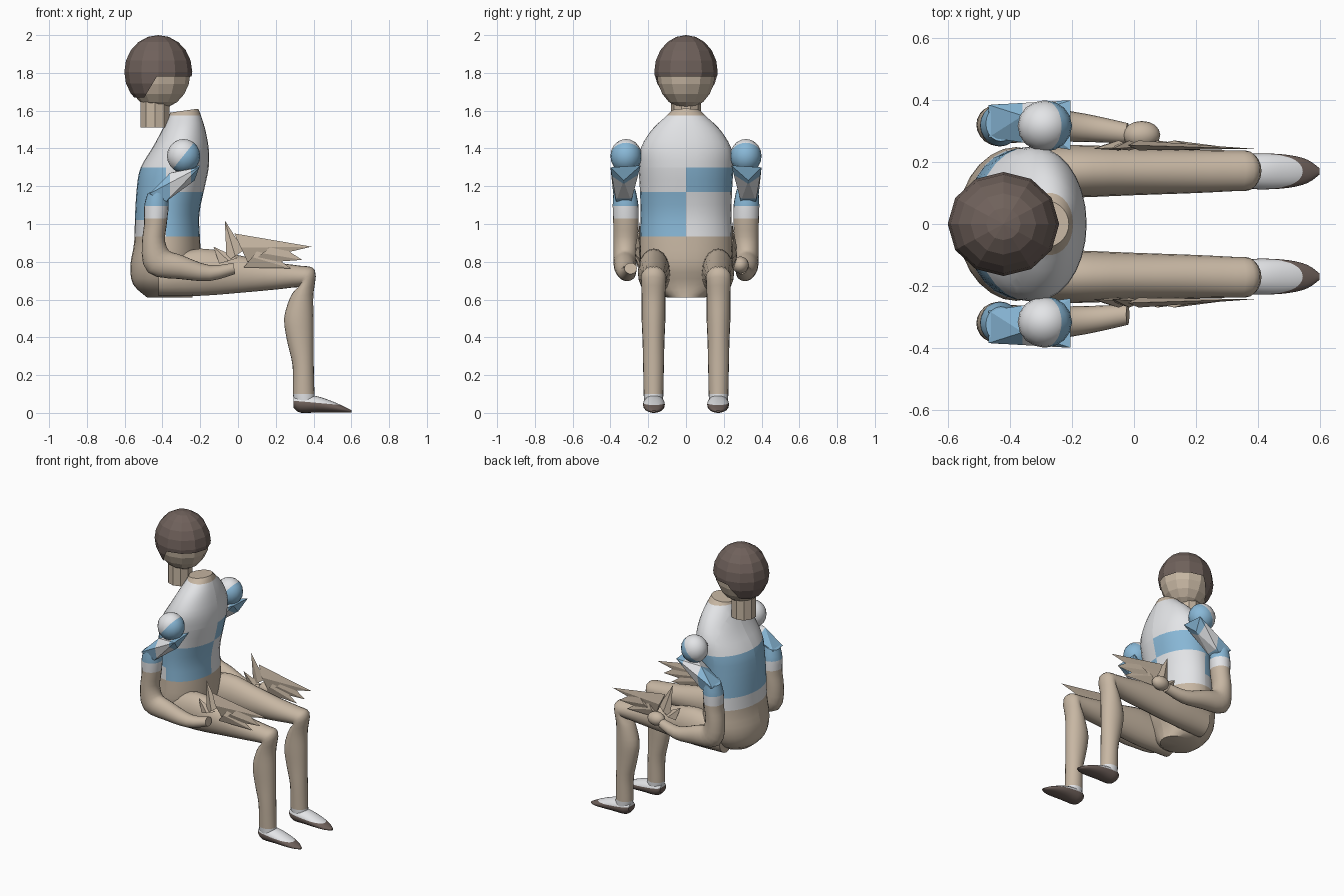
import bpy, bmesh, math
from mathutils import Vector, Matrix

cube = bpy.data.objects.get("Cube")
if cube:
    bpy.data.objects.remove(cube, do_unlink=True)


def material(name, r, g, b):
    m = bpy.data.materials.new(name)
    m.use_nodes = True
    m.diffuse_color = (r, g, b, 1)
    bsdf = next(n for n in m.node_tree.nodes if n.type == "BSDF_PRINCIPLED")
    bsdf.inputs["Base Color"].default_value = (r, g, b, 1)
    bsdf.inputs["Roughness"].default_value = 0.8
    return m


SKIN = material("skin", 0.57, 0.47, 0.365)
WHITE = material("white cloth", 0.77, 0.78, 0.8)
BLUE = material("blue cloth", 0.25, 0.48, 0.68)
BROWN = material("dark brown", 0.16, 0.12, 0.105)
X, Y, Z = Vector((1, 0, 0)), Vector((0, 1, 0)), Vector((0, 0, 1))


def cut(bm, point, normal):
    bmesh.ops.bisect_plane(bm, geom=bm.verts[:] + bm.edges[:] + bm.faces[:],
                           plane_co=point, plane_no=normal)


def finish(name, bm, mats, rule=None, smooth=True):
    """Colour faces by rule, mark sharp edges and make the object."""
    bmesh.ops.recalc_face_normals(bm, faces=bm.faces[:])
    bm.normal_update()
    for f in bm.faces:
        f.smooth = smooth
        if rule:
            f.material_index = mats.index(rule(f.calc_center_median()))
    for e in bm.edges:
        e.smooth = e.calc_face_angle(0) < math.radians(40)
    mesh = bpy.data.meshes.new(name)
    bm.to_mesh(mesh)
    bm.free()
    for m in mats:
        mesh.materials.append(m)
    ob = bpy.data.objects.new(name, mesh)
    bpy.context.collection.objects.link(ob)
    return ob


def spline(rows, steps):
    """Catmull-Rom interpolation of rows of numbers."""
    out = []
    for i in range(len(rows) - 1):
        quad = (rows[max(i - 1, 0)], rows[i], rows[i + 1], rows[min(i + 2, len(rows) - 1)])
        for s in range(steps):
            t = s / steps
            out.append([b + t * (c - a) / 2 + t * t * (2 * a - 5 * b + 4 * c - d) / 2
                        + t ** 3 * (3 * b - a - 3 * c + d) / 2 for a, b, c, d in zip(*quad)])
    return out + [list(rows[-1])]


def loft(rows, side=1, sides=20, steps=3):
    """Rows: x, y, z, half width along y, half depth, tilt of the depth axis."""
    bm = bmesh.new()
    rings = []
    for x, y, z, a, b, tilt in spline(rows, steps):
        t = math.radians(tilt)
        depth = Vector((math.cos(t), 0, math.sin(t))) * b
        ring = []
        for k in range(sides):
            w = math.tau * k / sides
            ring.append(bm.verts.new(Vector((x, y * side, z)) + depth * math.cos(w)
                                     + Y * a * math.sin(w)))
        rings.append(ring)
    for low, high in zip(rings, rings[1:]):
        for k in range(sides):
            n = (k + 1) % sides
            bm.faces.new((low[k], low[n], high[n], high[k]))
    bm.faces.new(rings[0])
    bm.faces.new(rings[-1])
    return bm


def ball(center, size, u=16, v=10):
    bm = bmesh.new()
    bmesh.ops.create_uvsphere(bm, u_segments=u, v_segments=v, radius=1,
                              matrix=Matrix.LocRotScale(Vector(center), None, Vector(size)))
    return bm


def hull(points, side):
    bm = bmesh.new()
    for x, y, z in points:
        bm.verts.new((x, y * side, z))
    res = bmesh.ops.convex_hull(bm, input=bm.verts[:])
    extra = [g for g in res["geom_interior"] if isinstance(g, bmesh.types.BMVert)]
    if extra:
        bmesh.ops.delete(bm, geom=extra, context="VERTS")
    return bm


# Head, hair cap and neck
finish("head", ball((-0.42, 0, 1.8), (0.168, 0.155, 0.19), 12, 10), [SKIN], smooth=False)

bm = ball((-0.422, 0, 1.805), (0.18, 0.168, 0.195), 12, 10)
cut(bm, (0, 0, 1.78), Z)
cut(bm, (0, 0, 1.67), Z)
cut(bm, (-0.43, 0, 1.78), Vector((1, 0, -0.6)))


def bare(c):
    return c.z < 1.67 or (c.z < 1.78 and c.x > -0.43 - (1.78 - c.z) * 0.6)


bmesh.ops.delete(bm, geom=[f for f in bm.faces if bare(f.calc_center_median())], context="FACES")
finish("hair", bm, [BROWN], smooth=False)

bm = bmesh.new()
bmesh.ops.create_cone(bm, cap_ends=True, segments=10, radius1=0.08, radius2=0.08, depth=0.14,
                      matrix=Matrix.Translation((-0.44, 0, 1.58)))
finish("neck", bm, [SKIN], smooth=False)

# Torso with chequered shirt
bm = loft([(-0.36, 0, 0.61, 0.1, 0.12, 0), (-0.395, 0, 0.68, 0.2, 0.16, 0),
           (-0.385, 0, 0.78, 0.245, 0.185, 0), (-0.375, 0, 0.9, 0.245, 0.175, 0),
           (-0.375, 0, 1.05, 0.24, 0.17, 0), (-0.355, 0, 1.2, 0.245, 0.18, 0),
           (-0.335, 0, 1.3, 0.25, 0.18, 0), (-0.305, 0, 1.4, 0.24, 0.15, 0),
           (-0.29, 0, 1.5, 0.18, 0.115, 4), (-0.285, 0, 1.575, 0.1, 0.085, 8),
           (-0.285, 0, 1.6, 0.075, 0.075, 8)], sides=28)
for z in (0.935, 1.02, 1.17, 1.3, 1.575):
    cut(bm, (0, 0, z), Z)
cut(bm, (-0.38, 0, 0), X)
cut(bm, (0, 0, 0), Y)


def shirt(c):
    if c.z < 0.935 or c.z > 1.575:
        return SKIN
    if c.x < -0.38:
        low, high = 1.02, 1.3
    elif c.y < 0:
        low, high = 0.935, 1.17
    else:
        low, high = 1.17, 1.3
    return BLUE if low < c.z < high else WHITE


finish("torso", bm, [SKIN, WHITE, BLUE], shirt)

for side, label in ((1, "left"), (-1, "right")):
    # Leg with sock
    bm = loft([(-0.42, 0.16, 0.72, 0.08, 0.1, 90), (-0.2, 0.17, 0.745, 0.085, 0.125, 90),
               (0, 0.17, 0.735, 0.077, 0.1, 90), (0.2, 0.17, 0.725, 0.07, 0.072, 90),
               (0.32, 0.172, 0.722, 0.066, 0.058, 80), (0.362, 0.172, 0.71, 0.065, 0.064, 45),
               (0.337, 0.172, 0.62, 0.063, 0.063, 10), (0.322, 0.172, 0.5, 0.063, 0.078, 0),
               (0.33, 0.172, 0.38, 0.058, 0.07, 0), (0.345, 0.172, 0.25, 0.055, 0.056, 0),
               (0.348, 0.172, 0.1, 0.052, 0.057, 0), (0.355, 0.172, 0.05, 0.05, 0.055, 0)], side)
    cut(bm, (0, 0, 0.1), Z)
    finish(label + "_leg", bm, [SKIN, WHITE],
           lambda c: WHITE if c.z < 0.1 and c.x > 0.2 else SKIN)

    # Pointed shoe, brown sole and toe
    bm = loft([(0.295, 0.17, 0.055, 0.035, 0.028, 90), (0.33, 0.17, 0.05, 0.053, 0.049, 90),
               (0.42, 0.17, 0.045, 0.058, 0.043, 90), (0.5, 0.17, 0.031, 0.053, 0.03, 90),
               (0.56, 0.17, 0.018, 0.038, 0.017, 90), (0.6, 0.17, 0.008, 0.01, 0.006, 90)], side)
    cut(bm, (0.32, 0, 0.062), Vector((0.09, 0, 1)))
    finish(label + "_shoe", bm, [WHITE, BROWN],
           lambda c: BROWN if c.z < 0.062 - 0.09 * (c.x - 0.32) else WHITE)

    # Shoulder ball
    bm = ball((-0.288, 0.317 * side, 1.36), (0.088, 0.083, 0.09))
    cut(bm, (-0.29, 0, 1.36), Vector((1, 0, -0.8)))
    finish(label + "_shoulder", bm, [WHITE, BLUE],
           lambda c: BLUE if c.x + 0.29 > (c.z - 1.36) * 0.8 else WHITE)

    # Crumpled sleeve between shoulder and arm
    bm = hull([(-0.205, 0.4, 1.3), (-0.205, 0.24, 1.31), (-0.23, 0.33, 1.23),
               (-0.36, 0.35, 1.27), (-0.47, 0.385, 1.16), (-0.47, 0.28, 1.16),
               (-0.38, 0.37, 1.12), (-0.38, 0.29, 1.12)], side)
    cut(bm, (-0.25, 0, 0), X)
    cut(bm, (-0.36, 0, 0), X)
    finish(label + "_sleeve_fold", bm, [WHITE, BLUE],
           lambda c: WHITE if -0.36 < c.x < -0.25 else BLUE, smooth=False)

    # Arm with sleeve and cuff
    bm = loft([(-0.43, 0.325, 1.18, 0.058, 0.052, 20), (-0.432, 0.32, 1.1, 0.068, 0.065, 5),
               (-0.437, 0.318, 1.0, 0.067, 0.06, 0), (-0.447, 0.32, 0.9, 0.064, 0.062, 5),
               (-0.42, 0.322, 0.8, 0.062, 0.08, 45), (-0.3, 0.322, 0.77, 0.056, 0.062, 78),
               (-0.15, 0.31, 0.74, 0.045, 0.042, 90), (-0.02, 0.293, 0.765, 0.033, 0.03, 100)],
              side)
    cut(bm, (0, 0, 1.095), Z)
    cut(bm, (0, 0, 1.03), Z)
    finish(label + "_arm", bm, [SKIN, WHITE, BLUE],
           lambda c: SKIN if c.z < 1.03 else WHITE if c.z < 1.095 else BLUE)

    # Hand and its thin crumpled fingers
    finish(label + "_hand", ball((0.025, 0.288, 0.783), (0.06, 0.045, 0.045)), [SKIN])
    fingers = (((-0.07, 1.02), (-0.06, 0.8), (0.03, 0.86)),
               ((0.39, 0.88), (-0.02, 0.95), (0.05, 0.8)),
               ((0.28, 0.765), (0.03, 0.77), (0.12, 0.88)),
               ((0.34, 0.81), (0.06, 0.79), (0.2, 0.9)),
               ((-0.13, 0.88), (-0.1, 0.79), (0, 0.82)))
    for i, (tip, low, high) in enumerate(fingers):
        mid = ((low[0] + high[0]) / 2, (low[1] + high[1]) / 2)
        bm = hull([(tip[0], 0.243, tip[1]), (low[0], 0.255, low[1]), (high[0], 0.25, high[1]),
                   (mid[0], 0.27, mid[1]), (mid[0], 0.238, mid[1])], side)
        finish(f"{label}_finger_{i + 1}", bm, [SKIN], smooth=False)
